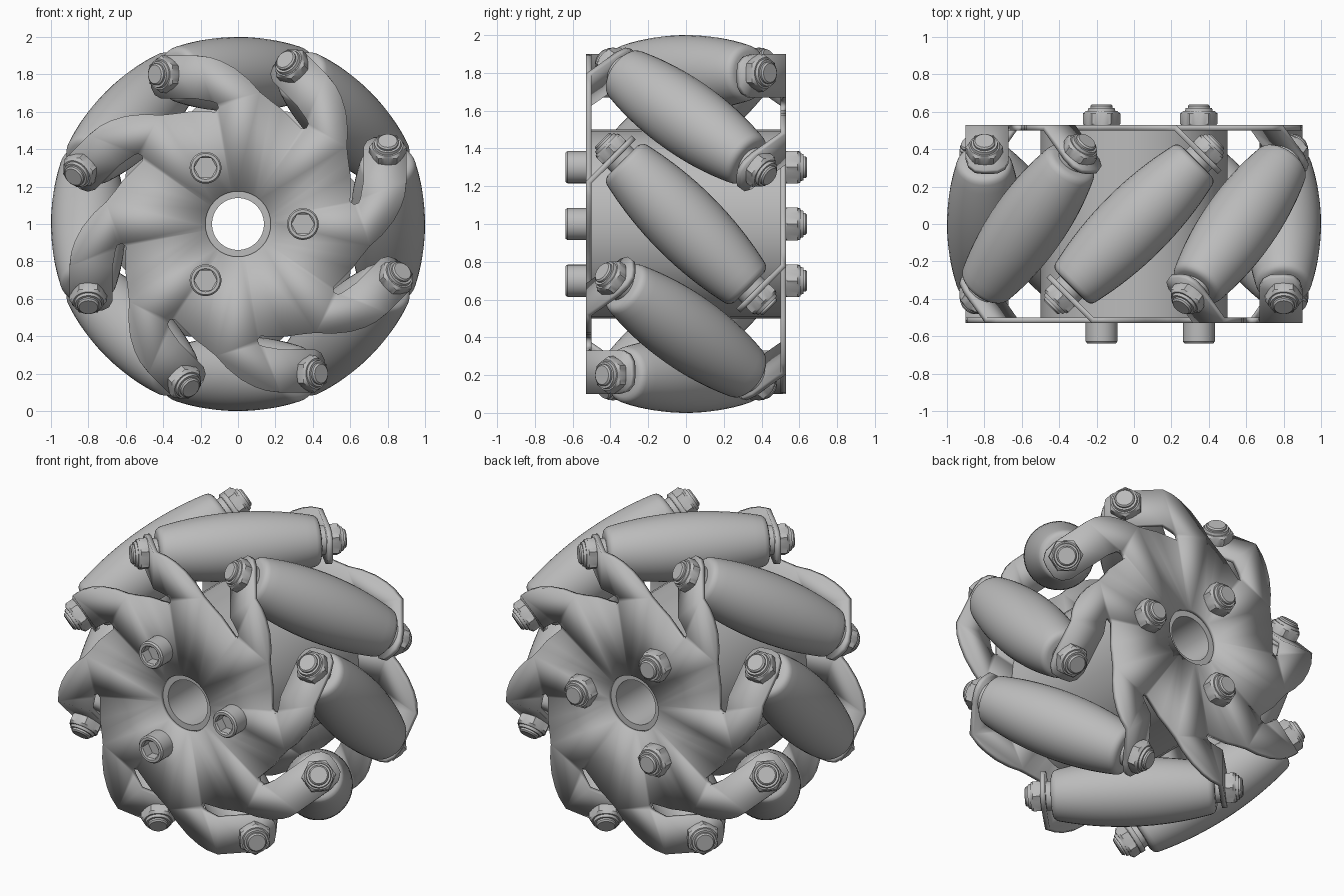
import bpy, bmesh, math
from mathutils import Matrix, Vector

if "Cube" in bpy.data.objects:
    bpy.data.objects.remove(bpy.data.objects["Cube"])

grey = bpy.data.materials.new("metal_grey")
grey.use_nodes = True
GREY = (0.5, 0.5, 0.5, 1)
grey.diffuse_color = GREY
grey.node_tree.nodes["Principled BSDF"].inputs["Base Color"].default_value = GREY

CENTRE = Vector((0, 0, 1))
COUNT = 8
STEP = 2 * math.pi / COUNT
SEGS = 36
built = []


def finish(name, bm, matrix=Matrix()):
    bmesh.ops.remove_doubles(bm, verts=bm.verts, dist=1e-4)
    bmesh.ops.recalc_face_normals(bm, faces=bm.faces)
    mesh = bpy.data.meshes.new(name)
    bm.to_mesh(mesh)
    bm.free()
    mesh.materials.append(grey)
    obj = bpy.data.objects.new(name, mesh)
    obj.matrix_world = matrix
    bpy.context.collection.objects.link(obj)
    built.append(obj)
    return obj


def lathe(name, profile, matrix, closed=False):
    """Turn (radius, height, is_hex) rings around local z."""
    bm = bmesh.new()
    rings = []
    for r, z, *hexed in profile:
        ring = []
        for i in range(SEGS):
            a = 2 * math.pi * i / SEGS
            k = r
            if hexed and hexed[0]:
                k = r * math.cos(math.pi / 6) / math.cos(a % (math.pi / 3) - math.pi / 6)
            ring.append(bm.verts.new((k * math.cos(a), k * math.sin(a), z)))
        rings.append(ring)
    pairs = list(zip(rings, rings[1:]))
    if closed:
        pairs.append((rings[-1], rings[0]))
    for lo, hi in pairs:
        for i in range(SEGS):
            j = (i + 1) % SEGS
            bm.faces.new((lo[i], lo[j], hi[j], hi[i]))
    return finish(name, bm, matrix)


def frame(origin, x_dir, z_dir):
    x, z = x_dir.normalized(), z_dir.normalized()
    y = z.cross(x)
    m = Matrix((x, y, z)).transposed().to_4x4()
    m.translation = origin
    return m


def nut_profile(base, height, tip):
    """Lock nut with a collar and a bolt tip, starting at base."""
    top = base + height
    return [(0, base), (0.088, base), (0.1, base + 0.01, True), (0.1, top - 0.014, True),
            (0.082, top), (0.074, top), (0.07, top + 0.016), (0.058, top + 0.016),
            (0.058, tip - 0.008), (0.05, tip), (0, tip)]


def side_plate(name, turn):
    """Slotted disc whose claws fold inwards at 45 degrees."""
    bm = bmesh.new()
    bend, flat_y = -0.22, -0.515
    slot_end = Vector((-0.12, 0.60))
    start = Matrix.Rotation(-STEP, 2) @ slot_end
    claw = [start, (0.24, 0.61), (0.18, 0.655), (0.118, 0.705), (0.06, 0.77), (-0.016, 0.832),
            (-0.09, 0.872), (-0.15, 0.892), (bend, 0.90), (bend, 0.67), (-0.14, 0.655),
            (-0.113, 0.645), (-0.105, 0.62), slot_end]
    tab = [(bend, 0.90), (-0.38, 0.90), (-0.425, 0.885), (-0.452, 0.85), (-0.458, 0.80),
           (-0.455, 0.73), (-0.435, 0.69), (-0.40, 0.67), (bend, 0.67)]
    a0 = math.atan2(start[1], start[0])
    bore = [(0.175 * math.cos(a0 + STEP * i / 6), 0.175 * math.sin(a0 + STEP * i / 6))
            for i in range(6, -1, -1)]
    for k in range(COUNT):
        c, s = math.cos(k * STEP), math.sin(k * STEP)
        for outline in (claw + bore, tab):
            verts = []
            for x, v in outline:
                depth = flat_y + max(0, bend - x)
                verts.append(bm.verts.new((x * c - v * s, depth, x * s + v * c)))
            bm.faces.new(verts)
    obj = finish(name, bm, Matrix.Translation(CENTRE) @ Matrix.Rotation(turn, 4, 'Z'))
    mod = obj.modifiers.new("thickness", 'SOLIDIFY')
    mod.thickness = 0.03
    mod.offset = 0


side_plate("front_plate", 0)
side_plate("back_plate", math.pi)

# Hub between the plates, with a through bore
wheel_axis = frame(CENTRE, Vector((1, 0, 0)), Vector((0, -1, 0)))
lathe("hub", [(0.139, -0.505), (0.5, -0.505), (0.5, 0.505), (0.139, 0.505)], wheel_axis, True)

# Barrel whose crown lies on the wheel's outer circle when set at 45 degrees
half = [(math.sqrt(1 - s * s / 2) - 0.8, s) for s in (i * 0.44 / 8 for i in range(9))]
half += [(0.144, 0.456), (0.132, 0.468), (0.115, 0.474), (0.085, 0.475), (0.085, 0.51), (0, 0.51)]
barrel = [(r, -s) for r, s in reversed(half[1:])] + half

for k in range(COUNT):
    a = k * STEP
    radial = Vector((math.cos(a), 0, math.sin(a)))
    tangent = Vector((-math.sin(a), 0, math.cos(a)))
    axis = tangent - Vector((0, 1, 0))
    origin = CENTRE + radial * 0.8
    lathe(f"roller_{k + 1}", barrel, frame(origin, radial, axis))
    for end, sign in (("front", 1), ("back", -1)):
        lathe(f"roller_{end}_nut_{k + 1}", nut_profile(0.53, 0.065, 0.63),
              frame(origin, radial, axis * sign))

# Clamping bolts: socket heads in front, lock nuts behind
socket_head = [(0, 0.52), (0.085, 0.52), (0.085, 0.628), (0.077, 0.638), (0.062, 0.638),
               (0.06, 0.63, True), (0.06, 0.57, True), (0, 0.57)]
for k in range(3):
    a = 2 * math.pi * k / 3
    origin = CENTRE + 0.347 * Vector((math.cos(a), 0, math.sin(a)))
    lathe(f"clamp_bolt_head_{k + 1}", socket_head,
          frame(origin, Vector((1, 0, 0)), Vector((0, -1, 0))))
    lathe(f"clamp_bolt_nut_{k + 1}", nut_profile(0.525, 0.08, 0.64),
          frame(origin, Vector((1, 0, 0)), Vector((0, 1, 0))))

# Smooth round surfaces, keep creases sharp
bpy.ops.object.select_all(action='DESELECT')
for obj in built:
    obj.select_set(True)
bpy.context.view_layer.objects.active = built[0]
bpy.ops.object.shade_smooth_by_angle(angle=math.radians(30))
